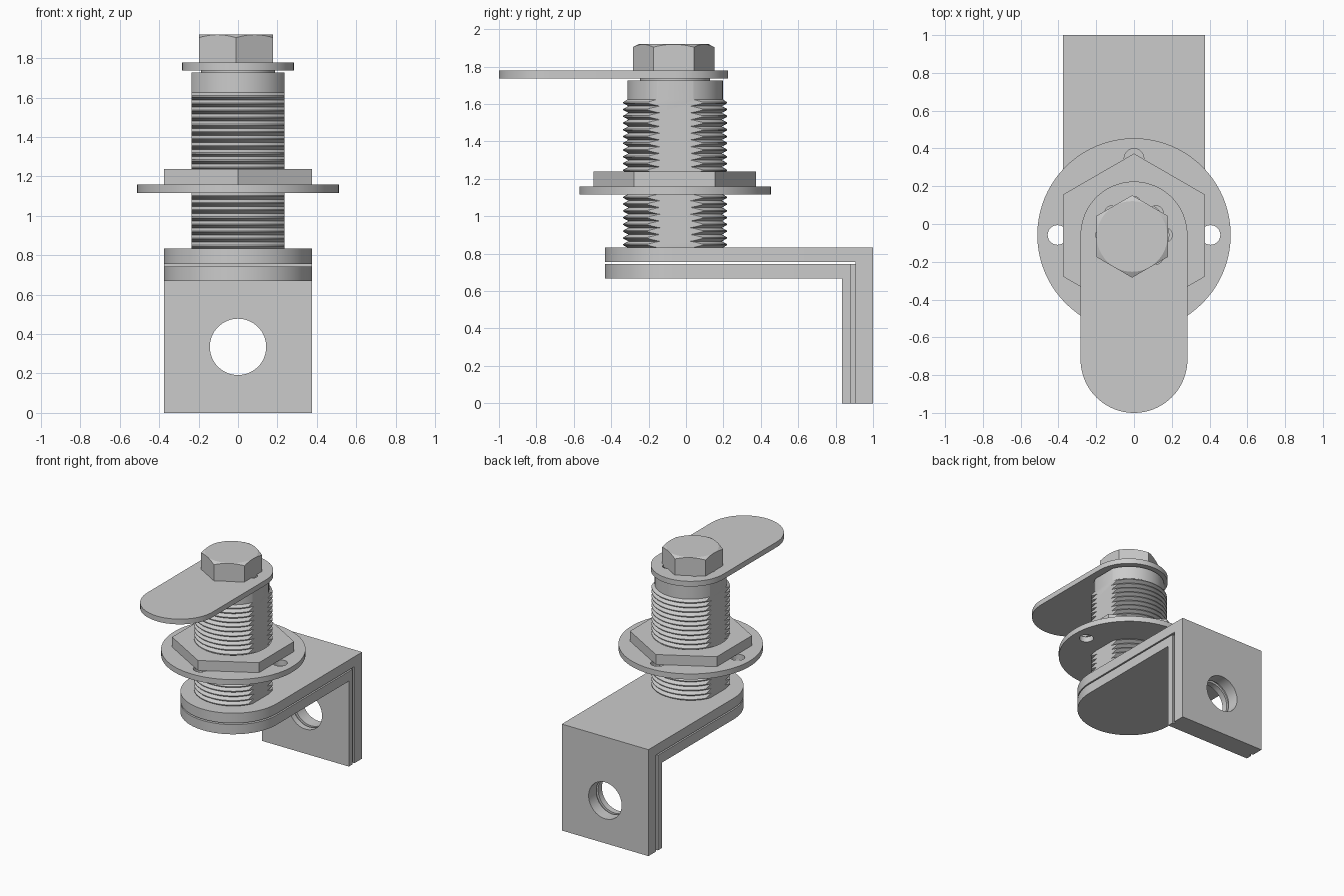
import bpy, bmesh
from math import sin, cos, pi, radians

if "Cube" in bpy.data.objects:
    bpy.data.objects.remove(bpy.data.objects["Cube"])

AY = -0.058  # y of the lock axis


def make(name, bm):
    bmesh.ops.recalc_face_normals(bm, faces=bm.faces)
    me = bpy.data.meshes.new(name)
    bm.to_mesh(me)
    bm.free()
    ob = bpy.data.objects.new(name, me)
    bpy.context.collection.objects.link(ob)
    return ob


def arc(cx, cy, r, a0, a1, n):
    return [(cx + r * cos(radians(a0 + (a1 - a0) * i / n)),
             cy + r * sin(radians(a0 + (a1 - a0) * i / n))) for i in range(n + 1)]


def ring(cx, cy, r, n=64, start=0):
    return arc(cx, cy, r, start, start + 360, n)[:-1]


def prism(name, outline, z0, z1, vertical=False):
    """Extrude an outline along z, or an (x, z) outline along y."""
    bm = bmesh.new()
    put = (lambda u, v, w: (u, w, v)) if vertical else (lambda u, v, w: (u, v, w))
    lo = [bm.verts.new(put(u, v, z0)) for u, v in outline]
    hi = [bm.verts.new(put(u, v, z1)) for u, v in outline]
    bm.faces.new(lo)
    bm.faces.new(hi)
    for i in range(len(lo)):
        j = (i + 1) % len(lo)
        bm.faces.new((lo[i], lo[j], hi[j], hi[i]))
    return make(name, bm)


def lathe(name, profile, cx, cy, n=64):
    """Revolve (radius, z) points and cap both ends."""
    bm = bmesh.new()
    rows = [[bm.verts.new((x, y, z)) for x, y in ring(cx, cy, r, n)] for r, z in profile]
    for a, b in zip(rows, rows[1:]):
        for i in range(n):
            j = (i + 1) % n
            bm.faces.new((a[i], a[j], b[j], b[i]))
    bm.faces.new(rows[0])
    bm.faces.new(rows[-1])
    return make(name, bm)


def combine(ob, tool, op='DIFFERENCE'):
    tool.hide_render = True
    m = ob.modifiers.new("cut", 'BOOLEAN')
    m.operation, m.object, m.solver = op, tool, 'EXACT'
    bpy.context.view_layer.objects.active = ob
    bpy.ops.object.modifier_apply(modifier=m.name)
    bpy.data.objects.remove(tool)


def rect(x0, y0, x1, y1):
    return [(x0, y0), (x1, y0), (x1, y1), (x0, y1)]


def smooth(ob):
    bpy.ops.object.select_all(action='DESELECT')
    ob.select_set(True)
    bpy.context.view_layer.objects.active = ob
    bpy.ops.object.shade_smooth_by_angle(angle=radians(25))


parts = []

# Two nested L brackets with rounded front ends and a hole in the leg
HW = 0.375
for name, z0, z1, y0, y1 in (("outer_bracket", 0.755, 0.833, 0.905, 1.0),
                             ("inner_bracket", 0.668, 0.744, 0.835, 0.882)):
    plate = prism(name, arc(0, AY, HW, 180, 360, 40) + [(HW, y1), (-HW, y1)], z0, z1)
    leg = prism("leg", rect(-HW, 0, HW, z1), y0, y1, True)
    combine(plate, leg, 'UNION')
    combine(plate, prism("hole", ring(0, 0.335, 0.143), 0.7, 1.2, True))
    parts.append(plate)

# Recessed layer between the two legs
spacer = prism("leg_spacer", rect(-0.36, 0, 0.36, 0.744), 0.88, 0.907, True)
combine(spacer, prism("hole", ring(0, 0.335, 0.16), 0.7, 1.2, True))
parts.append(spacer)

# Threaded barrel with flat sides and a smooth collar
teeth, base, top = 22, 0.83, 1.625
pitch = (top - base) / teeth
profile = [(0.25, base - 0.01)]
for i in range(teeth):
    z = base + i * pitch
    profile += [(0.25, z), (0.278, z + pitch * 0.42), (0.278, z + pitch * 0.58)]
profile += [(0.255, top), (0.255, 1.727)]
barrel = lathe("threaded_barrel", profile, 0, AY)
combine(barrel, prism("flats", rect(-0.236, -1, 0.236, 1), 0.5, 2), 'INTERSECT')
parts.append(barrel)

# Washer with four holes
washer = prism("washer", ring(0, AY, 0.512, 80), 1.117, 1.16)
for k in range(4):
    a = k * pi / 2
    combine(washer, prism("hole", ring(0.405 * cos(a), AY + 0.405 * sin(a), 0.052, 32), 1, 1.3))
parts.append(washer)

# Hex nut
nut = prism("hex_nut", ring(0, AY - 0.003, 0.434, 6, 90), 1.16, 1.238)
combine(nut, prism("bore", ring(0, AY, 0.272), 1, 1.4))
parts.append(nut)

# Cam plate with a lobed hole, and the drive boss inside it
cam = prism("cam_plate", arc(0, AY, 0.283, 0, 180, 40) + arc(0, -0.717, 0.283, 180, 360, 40),
            1.737, 1.778)
lobes = []
for k in range(8):
    a = k * 45
    lobes += arc(0.165 * cos(radians(a)), AY + 0.165 * sin(radians(a)), 0.038, a - 80, a + 80, 10)
combine(cam, prism("lobed_hole", lobes, 1.6, 1.9))
parts.append(cam)
parts.append(prism("drive_boss", ring(0, AY, 0.187), 1.72, 1.765))

# Bolt head with chamfered corners
BX, BY = -0.01, AY - 0.008
bolt = prism("bolt_head", ring(BX, BY, 0.218, 6, 90), 1.76, 1.92)
combine(bolt, lathe("chamfer", [(0.3, 1.7), (0.3, 1.862), (0.183, 1.922)], BX, BY), 'INTERSECT')
parts.append(bolt)

for ob in parts:
    smooth(ob)
